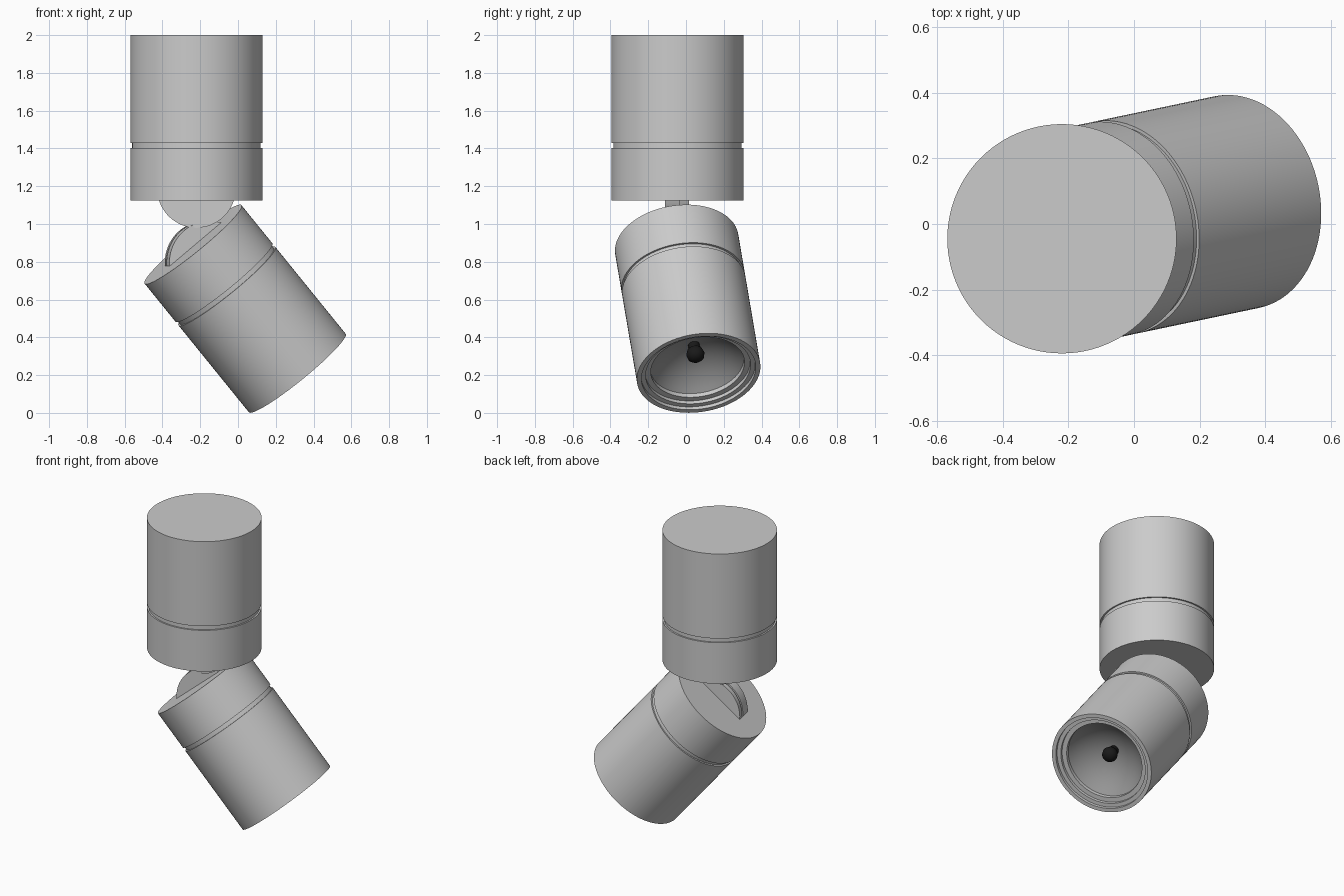
import bpy, bmesh, math
from mathutils import Matrix, Vector

if "Cube" in bpy.data.objects:
    bpy.data.objects.remove(bpy.data.objects["Cube"])

SEG = 96


def finish(name, bm, mat_world, color=None, angle=30):
    bmesh.ops.remove_doubles(bm, verts=bm.verts, dist=1e-5)
    me = bpy.data.meshes.new(name)
    bm.to_mesh(me)
    bm.free()
    ob = bpy.data.objects.new(name, me)
    bpy.context.collection.objects.link(ob)
    ob.matrix_world = mat_world
    if color:
        m = bpy.data.materials.new(name + "_paint")
        m.diffuse_color = (*color, 1)
        m.use_nodes = True
        m.node_tree.nodes["Principled BSDF"].inputs["Base Color"].default_value = m.diffuse_color
        me.materials.append(m)
    bpy.ops.object.select_all(action='DESELECT')
    ob.select_set(True)
    bpy.context.view_layer.objects.active = ob
    bpy.ops.object.shade_smooth_by_angle(angle=math.radians(angle))
    return ob


def lathe(name, profile, mat_world, color=None, angle=30):
    """Spin an (r, z) profile, listed bottom axis -> outside -> top axis."""
    bm = bmesh.new()
    vs = [bm.verts.new((r, 0, z)) for r, z in profile]
    es = [bm.edges.new(p) for p in zip(vs, vs[1:])]
    bmesh.ops.spin(bm, geom=vs + es, cent=(0, 0, 0), axis=(0, 0, 1),
                   angle=2 * math.pi, steps=SEG)
    bmesh.ops.remove_doubles(bm, verts=bm.verts, dist=1e-5)
    bmesh.ops.dissolve_degenerate(bm, edges=bm.edges, dist=1e-6)
    return finish(name, bm, mat_world, color, angle)


def lug(name, radius, rise, y0, y1, mat_world):
    """Disc segment standing `rise` above local z=0, sunk a little below it."""
    c = rise - radius
    a = math.acos(max(-1, min(1, (-0.02 - c) / radius)))
    bm = bmesh.new()
    n = 40
    vs = []
    for i in range(n + 1):
        t = -a + 2 * a * i / n
        vs.append(bm.verts.new((radius * math.sin(t), y0, c + radius * math.cos(t))))
    f = bm.faces.new(vs)
    g = bmesh.ops.extrude_face_region(bm, geom=[f])
    bmesh.ops.translate(bm, vec=(0, y1 - y0, 0),
                        verts=[v for v in g['geom'] if isinstance(v, bmesh.types.BMVert)])
    bmesh.ops.recalc_face_normals(bm, faces=bm.faces)
    return finish(name, bm, mat_world)


# upper housing with its groove
up = Matrix.Translation((-0.22, -0.045, 0))
lathe("upper_housing", [(0, 1.125), (.35, 1.125), (.35, 1.402), (.34, 1.402),
                        (.34, 1.43), (.35, 1.43), (.35, 2), (0, 2)], up)

# hinge lugs hanging under the upper housing
flip = Matrix.Translation((-0.22, -0.045, 1.125)) @ Matrix.Rotation(math.pi, 4, 'X')
lug("upper_lug_front", .208, .145, -.013, .065, flip)
lug("upper_lug_back", .2, .137, -.06, -.014, flip)

# tilted frame of the lower lamp: origin at its top face, z along its axis
z = -Vector((.624, .131, -.770)).normalized()
y = Vector((-.131, .624, 0)).normalized()
x = y.cross(z)
tilt = Matrix((x, y, z)).transposed().to_4x4()
tilt.translation = (-.238, -.049, .892)
L = -.884

# lower housing with groove and stepped open rim
lathe("lower_housing", [(.25, L + .065), (.25, L + .04), (.28, L + .04), (.28, L + .02),
                        (.305, L + .02), (.305, L), (.33, L), (.33, -.287),
                        (.32, -.287), (.32, -.261), (.33, -.261), (.33, 0), (0, 0)], tilt)

# paired hinge lugs on the lower lamp
for nm, y0, y1 in (("front", -.06, .012), ("back", .026, .06)):
    lug("lower_lug_" + nm, .22, .095, y0, y1, tilt)

# reflector dish and bulb
R, depth = .25, .13
S = (R * R + depth * depth) / (2 * depth)
A = math.asin(R / S)
dish = [(S * math.sin(A * i / 12), L + .065 + depth - S * (1 - math.cos(A * i / 12)))
        for i in range(13)]
lathe("reflector_dish", dish, tilt, (.3, .3, .3))
bulb = [(0, L + .085), (.025, L + .09), (.043, L + .107), (.048, L + .13),
        (.04, L + .155), (.03, L + .165), (.03, L + .2), (0, L + .2)]
lathe("bulb", bulb, tilt, (.01, .01, .01), 50)
